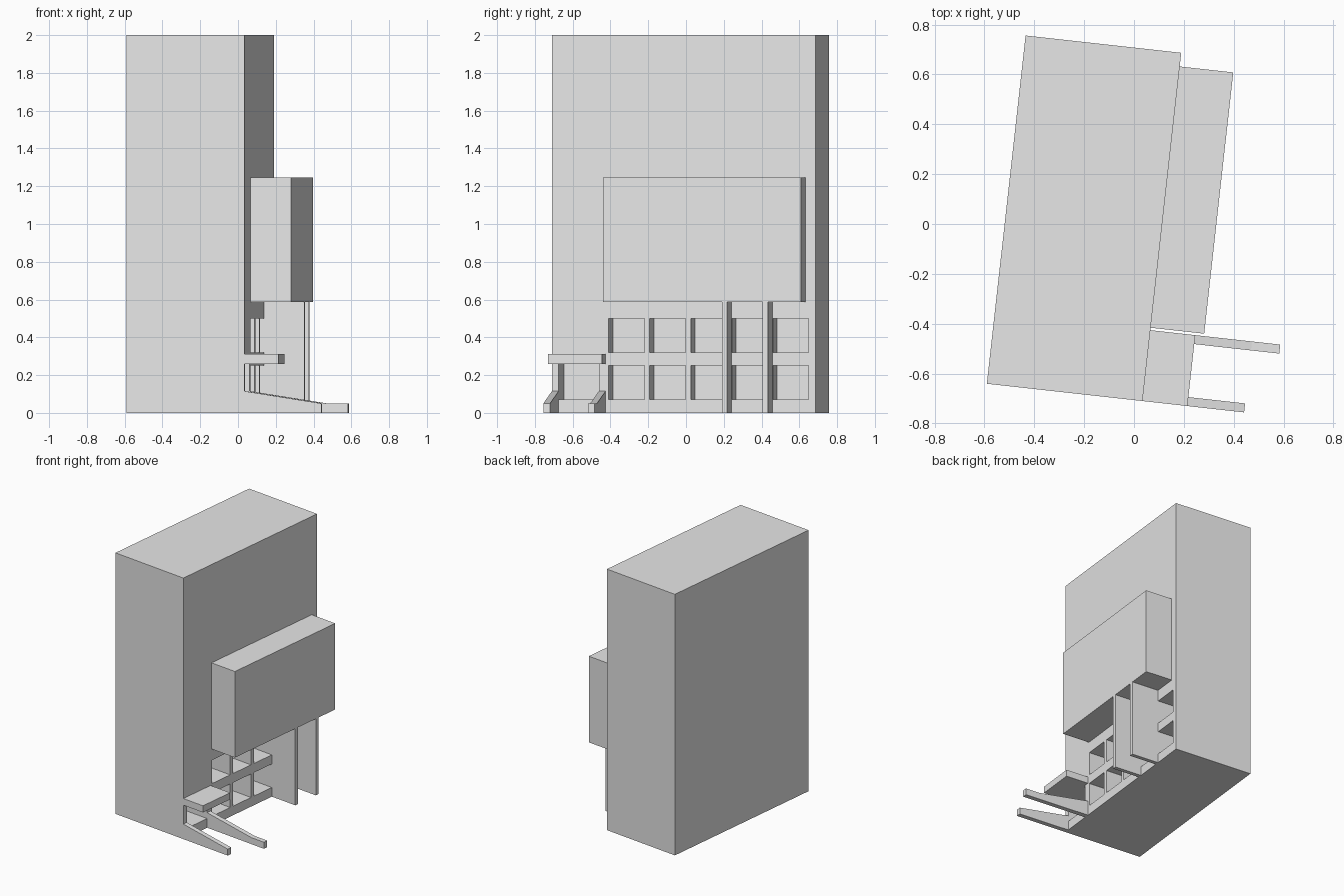
import bpy, bmesh, math
from mathutils import Matrix

cube = bpy.data.objects.get("Cube")
if cube:
    bpy.data.objects.remove(cube, do_unlink=True)

grey = bpy.data.materials.new("plain_grey")
grey.use_nodes = True
grey.diffuse_color = (0.8, 0.8, 0.8, 1)
grey.node_tree.nodes["Principled BSDF"].inputs["Base Color"].default_value = (0.8, 0.8, 0.8, 1)

# Whole model is turned slightly; local x points out of the facade, y runs along it
PLACE = Matrix.Translation((0.034, -0.71, 0)) @ Matrix.Rotation(math.radians(-6.35), 4, 'Z')


def finish(name, bm):
    bmesh.ops.recalc_face_normals(bm, faces=bm.faces)
    mesh = bpy.data.meshes.new(name)
    bm.to_mesh(mesh)
    bm.free()
    mesh.materials.append(grey)
    obj = bpy.data.objects.new(name, mesh)
    obj.matrix_world = PLACE
    bpy.context.collection.objects.link(obj)
    return obj


def add_box(bm, x, y, z):
    verts = bmesh.ops.create_cube(bm, size=1)["verts"]
    for v in verts:
        v.co = [r[0] + (c + 0.5) * (r[1] - r[0]) for c, r in zip(v.co, (x, y, z))]


def box(name, x, y, z):
    bm = bmesh.new()
    add_box(bm, x, y, z)
    return finish(name, bm)


def extruded(name, profile, y0, y1):
    bm = bmesh.new()
    face = bm.faces.new([bm.verts.new((x, y0, z)) for x, z in profile])
    ext = bmesh.ops.extrude_face_region(bm, geom=[face])["geom"]
    bmesh.ops.translate(bm, vec=(0, y1 - y0, 0),
                        verts=[e for e in ext if isinstance(e, bmesh.types.BMVert)])
    return finish(name, bm)


# Main block with two rows of recessed windows and an entrance recess
block = box("main_block", (-0.628, 0), (0, 1.405), (0, 2))
bm = bmesh.new()
for i in range(5):
    y = 0.302 + i * 0.219
    for z in ((0.07, 0.25), (0.32, 0.5)):
        add_box(bm, (-0.2, 0.05), (y, y + 0.19), z)
add_box(bm, (-0.25, 0.05), (0.036, 0.25), (0.07, 0.26))
cutter = finish("recess_cutter", bm)
cutter.hide_render = True
mod = block.modifiers.new("recesses", 'BOOLEAN')
mod.operation = 'DIFFERENCE'
mod.solver = 'EXACT'
mod.object = cutter
bpy.context.view_layer.objects.active = block
bpy.ops.object.modifier_apply(modifier=mod.name)
bpy.data.objects.remove(cutter, do_unlink=True)

# Overhanging upper volume and the fins below it
box("overhang", (0, 0.216), (0.296, 1.35), (0.587, 1.247))
for name, y in (("front_fin", 0.93), ("back_fin", 1.147)):
    box(name, (0, 0.216), (y, y + 0.028), (0, 0.587))

# Entrance canopy and the sloping side walls of the entrance
box("canopy", (0, 0.181), (0, 0.286), (0.26, 0.311))
extruded("front_ramp_wall", [(0, 0), (0.41, 0), (0.41, 0.05), (0, 0.115)], 0, 0.036)
extruded("back_ramp_wall", [(0, 0), (0.524, 0), (0.524, 0.05), (0.41, 0.05), (0, 0.115)],
         0.25, 0.286)
